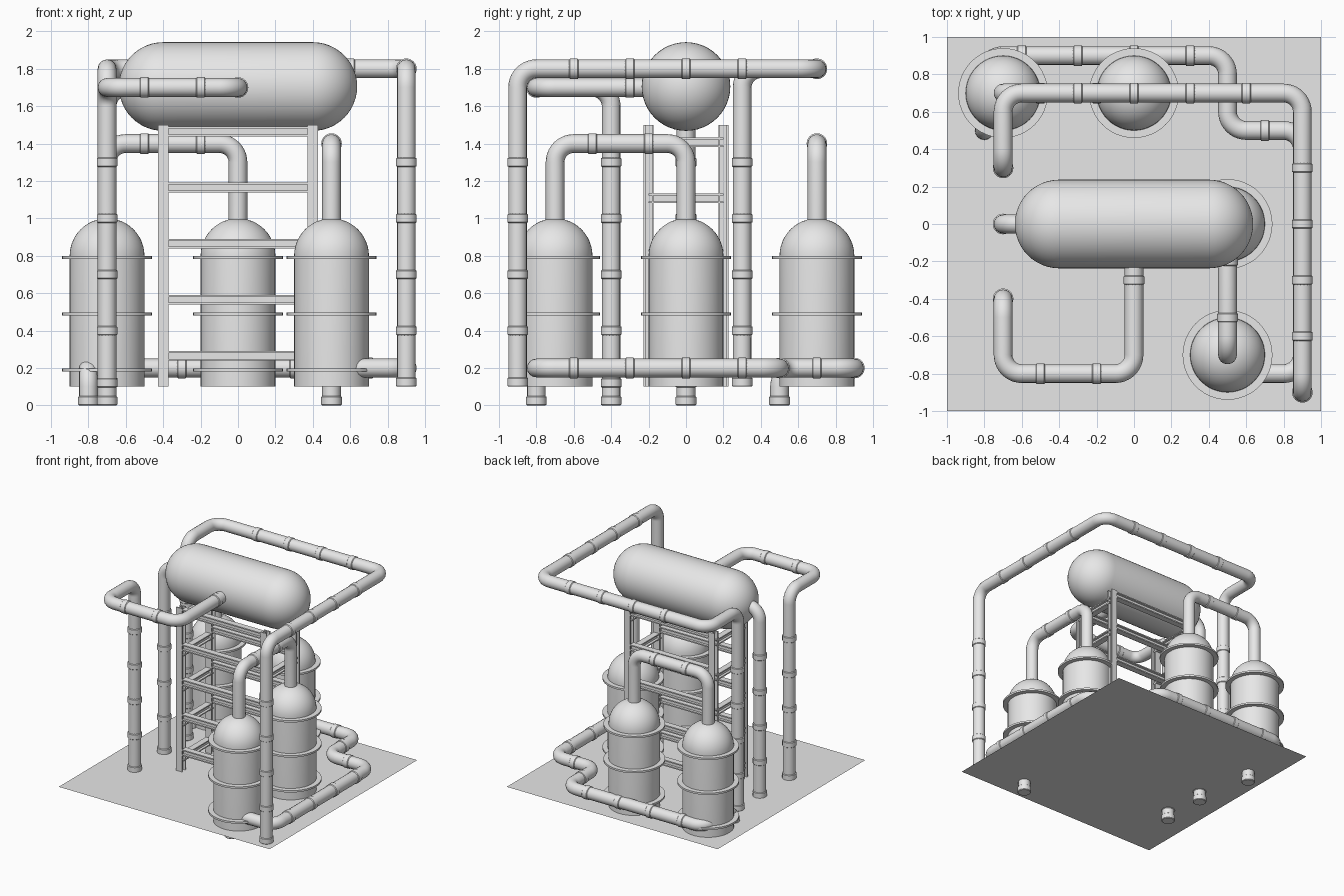
import bpy, bmesh, math
from mathutils import Vector as V, Matrix

if "Cube" in bpy.data.objects:
    bpy.data.objects.remove(bpy.data.objects["Cube"])

grey = bpy.data.materials.new("light_grey")
grey.diffuse_color = (0.8, 0.8, 0.8, 1)
grey.use_nodes = True
grey.node_tree.nodes["Principled BSDF"].inputs["Base Color"].default_value = grey.diffuse_color


def finish(name, bm, smooth=True):
    bmesh.ops.remove_doubles(bm, verts=bm.verts, dist=1e-5)
    bmesh.ops.recalc_face_normals(bm, faces=bm.faces)
    me = bpy.data.meshes.new(name)
    bm.to_mesh(me)
    bm.free()
    ob = bpy.data.objects.new(name, me)
    bpy.context.collection.objects.link(ob)
    me.materials.append(grey)
    if smooth:
        shade(ob)
    return ob


def shade(ob):
    bpy.ops.object.select_all(action='DESELECT')
    ob.select_set(True)
    bpy.context.view_layer.objects.active = ob
    bpy.ops.object.shade_smooth_by_angle(angle=math.radians(35))


def lathe(bm, profile, matrix, steps=48, closed=False):
    # revolve (radius, height) points around local z
    vs = [bm.verts.new((r, 0, h)) for r, h in profile]
    pairs = list(zip(vs, vs[1:])) + ([(vs[-1], vs[0])] if closed else [])
    es = [bm.edges.new(p) for p in pairs]
    before = set(bm.verts) - set(vs)
    bmesh.ops.spin(bm, geom=vs + es, cent=(0, 0, 0), axis=(0, 0, 1),
                   angle=2 * math.pi, steps=steps, use_merge=True)
    new = [v for v in bm.verts if v not in before]
    bmesh.ops.transform(bm, matrix=matrix, verts=new)


def dome(r, z, sign=1, n=12):
    return [(r * math.cos(a), z + sign * r * math.sin(a))
            for a in (math.pi / 2 * i / n for i in range(n + 1))]


def pipe(name, corners, collars, r=0.05, bend=0.1):
    # swept tube with rounded corners
    P = [V(c) for c in corners]
    pts = [P[0]]
    for a, b, c in zip(P, P[1:], P[2:]):
        d1, d2 = (a - b).normalized(), (c - b).normalized()
        o = b + (d1 + d2) * bend
        for i in range(11):
            t = math.pi / 2 * i / 10
            pts.append(o - d2 * bend * math.cos(t) - d1 * bend * math.sin(t))
    pts.append(P[-1])
    cu = bpy.data.curves.new(name, 'CURVE')
    cu.dimensions = '3D'
    cu.bevel_depth = r
    cu.bevel_resolution = 6
    cu.use_fill_caps = True
    sp = cu.splines.new('POLY')
    sp.points.add(len(pts) - 1)
    for p, q in zip(sp.points, pts):
        p.co = (*q, 1)
    ob = bpy.data.objects.new(name, cu)
    bpy.context.collection.objects.link(ob)
    bpy.ops.object.select_all(action='DESELECT')
    ob.select_set(True)
    bpy.context.view_layer.objects.active = ob
    bpy.ops.object.convert(target='MESH')
    ob = bpy.context.object
    ob.data.materials.clear()
    ob.data.materials.append(grey)
    shade(ob)
    # collars along the pipe: (segment index, distances from its first corner)
    bm = bmesh.new()
    for seg, dists in collars:
        d = (P[seg + 1] - P[seg]).normalized()
        q = d.to_track_quat('Z', 'Y').to_matrix().to_4x4()
        for s in dists:
            m = Matrix.Translation(P[seg] + d * s) @ q
            lathe(bm, [(r * 0.98, -0.025), (0.055, -0.02), (0.055, 0.02), (r * 0.98, 0.025)],
                  m, 32, closed=True)
    finish(name + "_collars", bm)


def ibeam(bm, a, b, flange_dir, w=0.055, t=0.01):
    # I-section from a to b; flanges are stacked along flange_dir
    a, b, f = V(a), V(b), V(flange_dir)
    d = b - a
    s = d.normalized().cross(f)
    m = Matrix((s, f, d.normalized())).transposed().to_4x4()
    m.translation = (a + b) / 2
    h = w / 2
    for off, sx, sy in ((0, t, w - 2 * t), (h - t / 2, w, t), (t / 2 - h, w, t)):
        bmesh.ops.create_cube(bm, size=1, matrix=m @ Matrix.Translation((0, off, 0))
                              @ Matrix.Diagonal((sx, sy, d.length, 1)))


# ground plate
bm = bmesh.new()
bmesh.ops.create_grid(bm, x_segments=1, y_segments=1, size=1,
                      matrix=Matrix.Translation((0, 0, 0.1)))
finish("base_plate", bm, False)

# four upright vessels with flange rings
for i, (x, y) in enumerate([(-0.7, 0.7), (0, 0.7), (0.5, 0), (0.5, -0.7)]):
    at = Matrix.Translation((x, y, 0))
    bm = bmesh.new()
    lathe(bm, [(0, 0.1), (0.2, 0.1)] + dome(0.2, 0.8), at)
    finish(f"vessel_{i + 1}", bm)
    bm = bmesh.new()
    for z in (0.19, 0.49, 0.79):
        lathe(bm, [(0.195, z - 0.008), (0.24, z - 0.008), (0.24, z + 0.008), (0.195, z + 0.008)],
              at, closed=True)
    finish(f"vessel_rings_{i + 1}", bm)

# horizontal storage tank
bm = bmesh.new()
lathe(bm, dome(0.237, -0.4, -1)[::-1] + dome(0.237, 0.4),
      Matrix.Translation((0, 0, 1.705)) @ Matrix.Rotation(math.pi / 2, 4, 'Y'))
finish("horizontal_tank", bm)

# support frame of I-beams
bm = bmesh.new()
for sx in (-0.4, 0.4):
    for sy in (-0.2, 0.2):
        ibeam(bm, (sx, sy, 0.1), (sx, sy, 1.5), (0, 1, 0))
finish("frame_legs", bm, False)
bm = bmesh.new()
for k in range(5):
    for s in (-1, 1):
        ibeam(bm, (-0.375, 0.2 * s, 1.465 - 0.3 * k), (0.375, 0.2 * s, 1.465 - 0.3 * k), (0, 0, 1), 0.052)
        ibeam(bm, (0.4 * s, -0.2, 1.407 - 0.3 * k), (0.4 * s, 0.2, 1.407 - 0.3 * k), (0, 0, 1), 0.052)
finish("frame_rungs", bm, False)

# pipes
up = [0.3, 0.6, 0.9, 1.2]
up0 = [0.025, 0.12, 0.4, 0.7, 1.0, 1.3]
pipe("front_feed_pipe", [(-0.7, -0.4, 0), (-0.7, -0.4, 1.7), (-0.7, -0.8, 1.7),
                         (0, -0.8, 1.7), (0, -0.15, 1.7)],
     [(0, up0), (2, [0.2, 0.5]), (3, [0.5])])
pipe("tank_end_pipe", [(-0.7, 0, 0), (-0.7, 0, 1.7), (-0.5, 0, 1.7)], [(0, up0)])
pipe("overhead_pipe", [(-0.7, 0.3, 0.1), (-0.7, 0.3, 1.8), (-0.7, 0.7, 1.8),
                       (0.9, 0.7, 1.8), (0.9, -0.9, 1.8), (0.9, -0.9, 0.1)],
     [(0, [0.025] + up), (2, [0.4, 0.7, 1.0, 1.3]), (3, [0.4, 0.7, 1.0, 1.3]),
      (4, [0.5, 0.8, 1.1, 1.4, 1.675])])
pipe("low_pipe", [(-0.8, 0.5, 0), (-0.8, 0.5, 0.2), (-0.8, 0.9, 0.2), (0.5, 0.9, 0.2),
                  (0.5, 0.5, 0.2), (0.9, 0.5, 0.2), (0.9, -0.8, 0.2),
                  (0.5, -0.8, 0.2), (0.5, -0.8, 0)],
     [(0, [0.025]), (2, [0.2, 0.5, 0.8, 1.1]), (3, [0.2]), (4, [0.2]),
      (5, [0.2, 0.5, 0.8, 1.1]), (7, [0.175])])
pipe("back_vessel_link", [(-0.7, 0.7, 0.95), (-0.7, 0.7, 1.4), (0, 0.7, 1.4), (0, 0.7, 0.95)],
     [(1, [0.2, 0.5])])
pipe("right_vessel_link", [(0.5, -0.7, 0.95), (0.5, -0.7, 1.4), (0.5, 0, 1.4), (0.5, 0, 0.95)],
     [(1, [0.2, 0.5])])
